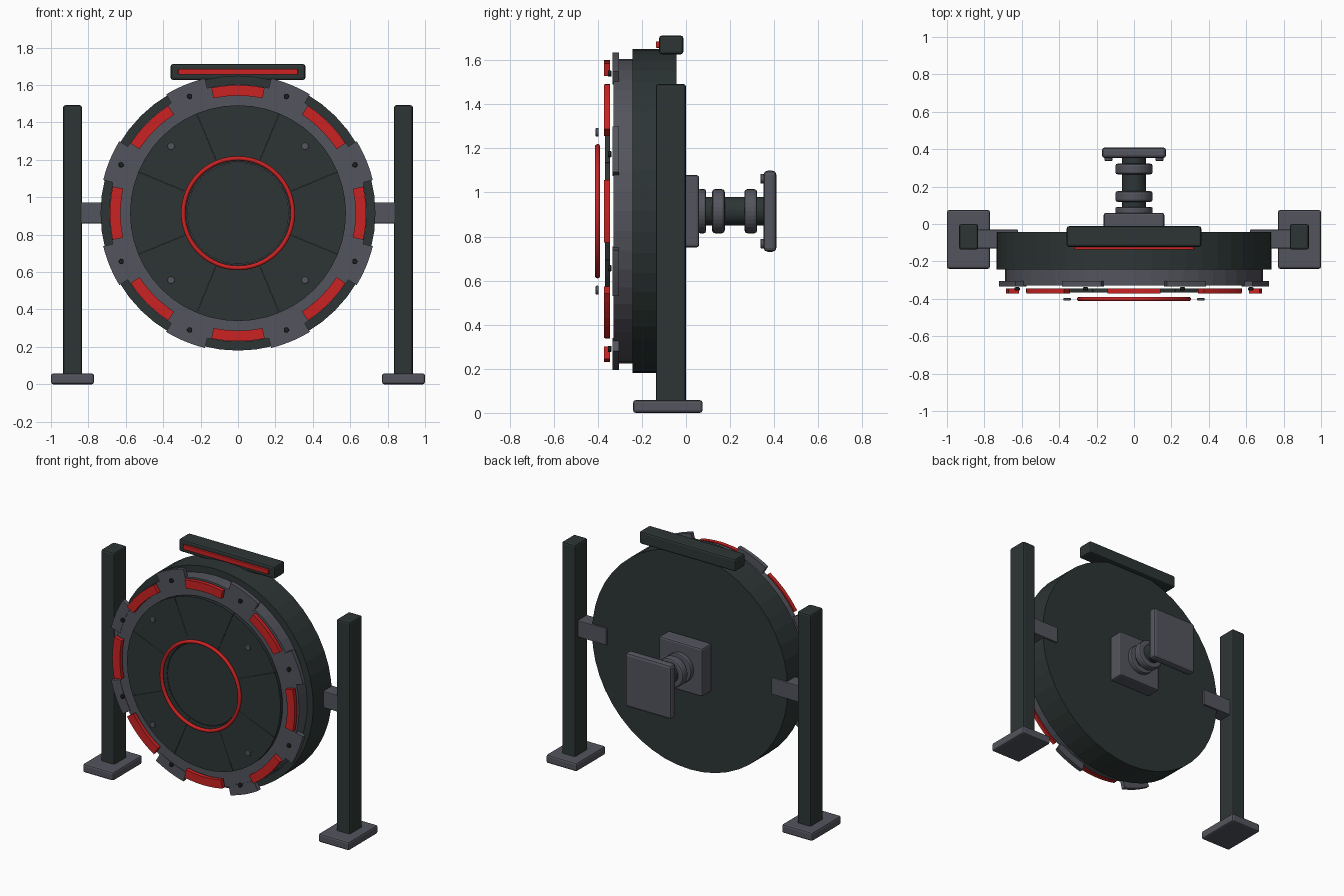
import bpy, bmesh, math
from mathutils import Matrix, Vector

if "Cube" in bpy.data.objects:
    bpy.data.objects.remove(bpy.data.objects["Cube"])

CZ = 0.915  # height of the wheel axis


def material(name, rgb):
    m = bpy.data.materials.new(name)
    m.diffuse_color = (*rgb, 1)
    m.use_nodes = True
    m.node_tree.nodes["Principled BSDF"].inputs["Base Color"].default_value = m.diffuse_color
    return m


DARK = material("dark_green_grey", (0.026, 0.036, 0.035))
GREY = material("steel_grey", (0.088, 0.090, 0.110))
RED = material("signal_red", (0.60, 0.016, 0.016))
BLACK = material("black_bolt", (0.012, 0.014, 0.015))


def finish(name, bm, mat, bevel=0.0, smooth=False):
    bmesh.ops.recalc_face_normals(bm, faces=bm.faces)
    me = bpy.data.meshes.new(name)
    bm.to_mesh(me)
    bm.free()
    me.materials.append(mat)
    ob = bpy.data.objects.new(name, me)
    bpy.context.collection.objects.link(ob)
    if bevel:
        mod = ob.modifiers.new("bevel", 'BEVEL')
        mod.width = bevel
        mod.segments = 2
        mod.limit_method = 'ANGLE'
        mod.angle_limit = math.radians(40)
    if smooth:
        for p in me.polygons:
            p.use_smooth = True
    return ob


def box(name, x, y, z, mat, bevel=0.01):
    """Box from (min, max) ranges on each axis."""
    bm = bmesh.new()
    bmesh.ops.create_cube(bm, size=1)
    size = [r[1] - r[0] for r in (x, y, z)]
    mid = [(r[1] + r[0]) / 2 for r in (x, y, z)]
    bmesh.ops.transform(bm, verts=bm.verts,
                        matrix=Matrix.Translation(mid) @ Matrix.Diagonal((*size, 1)))
    return finish(name, bm, mat, bevel)


def disc(name, r, y, mat, sides=48, x=0.0, z=CZ, bevel=0.0):
    """Cylinder along the y axis."""
    bm = bmesh.new()
    bmesh.ops.create_cone(bm, cap_ends=True, segments=sides, radius1=r, radius2=r,
                          depth=y[1] - y[0])
    bmesh.ops.transform(bm, verts=bm.verts,
                        matrix=Matrix.Translation((x, (y[0] + y[1]) / 2, z))
                        @ Matrix.Rotation(math.pi / 2, 4, 'X'))
    return finish(name, bm, mat, bevel)


def arc_block(name, r0, r1, y, angle, half, mat, steps=6):
    """Curved block between two radii, centred on an angle in degrees."""
    bm = bmesh.new()
    rows = []
    for i in range(steps + 1):
        a = math.radians(angle - half + 2 * half * i / steps)
        rows.append([bm.verts.new((r * math.cos(a), yy, CZ + r * math.sin(a)))
                     for r, yy in ((r0, y[0]), (r1, y[0]), (r1, y[1]), (r0, y[1]))])
    for a, b in zip(rows, rows[1:]):
        for k in range(4):
            bm.faces.new((a[k], a[(k + 1) % 4], b[(k + 1) % 4], b[k]))
    bm.faces.new(rows[0])
    bm.faces.new(rows[-1])
    return finish(name, bm, mat)


def torus(name, major, minor, y, mat, n=64, m=10):
    bm = bmesh.new()
    rings = []
    for i in range(n):
        a = 2 * math.pi * i / n
        ring = []
        for j in range(m):
            b = 2 * math.pi * j / m
            r = major + minor * math.cos(b)
            ring.append(bm.verts.new((r * math.cos(a), y + minor * math.sin(b),
                                      CZ + r * math.sin(a))))
        rings.append(ring)
    for i in range(n):
        a, b = rings[i], rings[(i + 1) % n]
        for j in range(m):
            bm.faces.new((a[j], a[(j + 1) % m], b[(j + 1) % m], b[j]))
    return finish(name, bm, mat, smooth=True)


# Wheel body and front rim
disc("wheel_body", 0.735, (-0.242, -0.042), DARK)
disc("front_rim", 0.69, (-0.33, -0.242), GREY)

# Parts repeated around the front face
for k in range(8):
    on, off = 45 * k, 45 * k + 22.5
    arc_block("face_panel", 0.275, 0.577, (-0.367, -0.344), on, 22.4, DARK)
    arc_block("red_light", 0.628, 0.685, (-0.371, -0.344), on, 12, RED)
    arc_block("rim_clamp", 0.672, 0.742, (-0.333, -0.305), off, 8.7, GREY)
    a = math.radians(off)
    disc("rim_bolt", 0.014, (-0.355, -0.338), BLACK, 12,
         0.676 * math.cos(a), CZ + 0.676 * math.sin(a), 0.004)

# Hub, glowing ring and face studs
disc("hub_disc", 0.272, (-0.367, -0.344), DARK)
torus("red_ring", 0.293, 0.012, -0.401, RED)
for sx in (-1, 1):
    for sz in (-1, 1):
        disc("face_stud", 0.02, (-0.41, -0.396), GREY, 12, 0.358 * sx, CZ + 0.358 * sz, 0.004)

# Light bar on top
box("top_bar", (-0.36, 0.36), (-0.122, -0.012), (1.627, 1.712), DARK, 0.012)
box("top_bar_light", (-0.32, 0.32), (-0.136, -0.118), (1.656, 1.686), RED, 0.003)

# Side stands, mirrored left and right
for s in (-1, 1):
    def span(a, b):
        return tuple(sorted((a * s, b * s)))
    box("stand_foot", span(0.77, 1.0), (-0.24, 0.075), (0.0, 0.058), GREY, 0.012)
    box("stand_post", span(0.834, 0.935), (-0.137, 0.0), (0.04, 1.492), DARK, 0.012)
    box("stand_arm", span(0.62, 0.86), (-0.13, -0.03), (0.86, 0.972), GREY, 0.004)

# Rear mount: plate, shaft, collars and end plate
box("mount_plate", (-0.162, 0.162), (-0.045, 0.06), (CZ - 0.164, CZ + 0.164), GREY, 0.012)
disc("mount_shaft", 0.064, (0.05, 0.36), DARK, 32)
disc("shaft_base", 0.1, (0.055, 0.09), GREY, 32, bevel=0.008)
for y in (0.147, 0.294):
    disc("shaft_collar", 0.1, (y - 0.029, y + 0.029), GREY, 32, bevel=0.013)
box("end_plate", (-0.172, 0.172), (0.352, 0.41), (CZ - 0.184, CZ + 0.184), GREY, 0.018)
for sx in (-1, 1):
    for sz in (-1, 1):
        disc("end_plate_bolt", 0.022, (0.338, 0.356), GREY, 12, 0.137 * sx, CZ + 0.147 * sz, 0.004)
